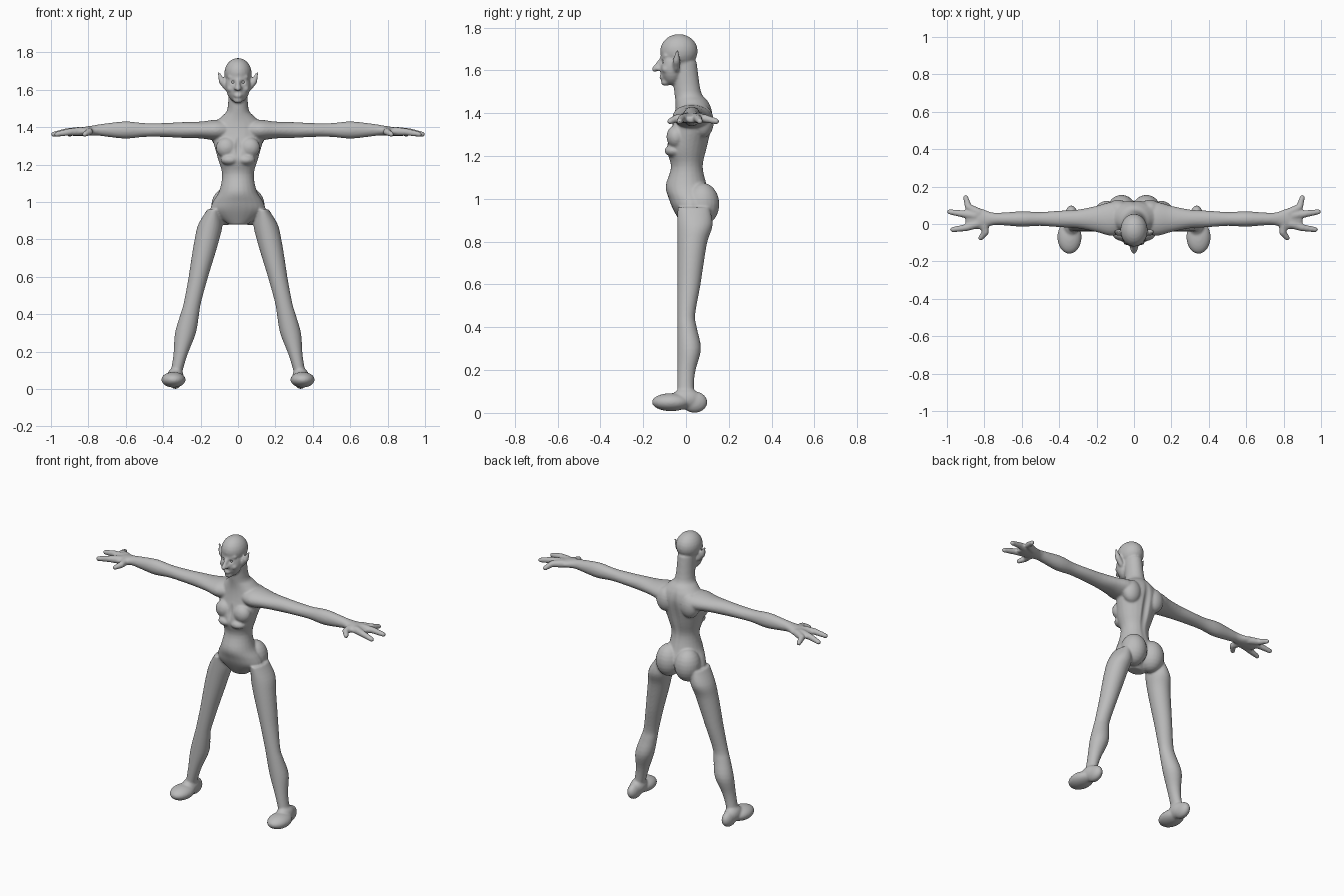
import bpy, bmesh
from math import sin, cos, tau
from mathutils import Vector, Matrix

cube = bpy.data.objects.get("Cube")
if cube:
    bpy.data.objects.remove(cube, do_unlink=True)

skin = bpy.data.materials.new("grey skin")
skin.use_nodes = True
skin.diffuse_color = (.5, .5, .5, 1)
shader = skin.node_tree.nodes["Principled BSDF"]
shader.inputs["Base Color"].default_value = skin.diffuse_color

form = bmesh.new()
SIDES = 24
STEPS = 4


def smooth_rings(rings):
    """Cubic curve through the given cross-sections."""
    rings = [Vector(ring) for ring in rings]
    padded = [rings[0]] + rings + [rings[-1]]
    for before, start, end, after in zip(padded, rings, rings[1:], padded[3:]):
        leaving, arriving = (end - before) / 2, (after - start) / 2
        gap = end - start
        for step in range(STEPS):
            t = step / STEPS
            bend = gap * 3 - leaving * 2 - arriving
            twist = leaving + arriving - gap * 2
            yield start + (leaving + (bend + twist * t) * t) * t
    yield rings[-1]


def loft(rings, place):
    """Skin elliptical rings; place turns a ring and a unit circle point into a position."""
    loops = []
    for ring in smooth_rings(rings):
        angles = [tau * side / SIDES for side in range(SIDES)]
        loops.append([form.verts.new(place(ring, cos(angle), sin(angle)))
                      for angle in angles])
    for lower, upper in zip(loops, loops[1:]):
        for side in range(SIDES):
            previous = side - 1
            form.faces.new((lower[previous], lower[side], upper[side], upper[previous]))
    form.faces.new(loops[0])
    form.faces.new(loops[-1])


def place_trunk(ring, across, along):
    height, half_width, front, back = ring
    middle, half_depth = (front + back) / 2, (back - front) / 2
    return half_width * across, middle + half_depth * along, height


def place_leg(ring, across, along):
    """Legs slant outward to the floor with a straight front edge."""
    height, half_width, back = ring
    front = -.04
    middle, half_depth = (front + back) / 2, (back - front) / 2
    centre_line = .35 - .23 * height
    return centre_line + half_width * across, middle + half_depth * along, height


def place_arm(ring, across, along):
    """Arms run level, then the palm dips slightly past the wrist."""
    reach, half_depth, half_height = ring
    wrist = .75
    droop = max(0, reach - wrist) / 10
    return reach, .027 + half_depth * across, 1.385 - droop + half_height * along


def blob(centre, size):
    matrix = Matrix.LocRotScale(Vector(centre), None, Vector(size))
    bmesh.ops.create_uvsphere(form, u_segments=SIDES, v_segments=SIDES // 2,
                              radius=1, matrix=matrix)


def tube(points, radii):
    """Tapered segments with rounded joints."""
    points = [Vector(point) for point in points]
    for point, radius in zip(points, radii):
        blob(centre=point, size=[radius] * 3)
    for start, end, thick, thin in zip(points, points[1:], radii, radii[1:]):
        direction = end - start
        turn = direction.to_track_quat("Z", "Y")
        matrix = Matrix.LocRotScale((start + end) / 2, turn, None)
        bmesh.ops.create_cone(form, cap_ends=True, segments=SIDES, radius1=thick,
                              radius2=thin, depth=direction.length, matrix=matrix)


# Trunk and neck: height, half width, front, back
loft([(.88, .05, -.02, .05), (.95, .14, -.06, .11), (1, .135, -.08, .12),
      (1.06, .1, -.095, .1), (1.15, .085, -.07, .08), (1.24, .11, -.09, .1),
      (1.36, .14, -.06, .125), (1.42, .125, -.05, .12), (1.46, .085, -.05, .1),
      (1.5, .056, -.055, .07), (1.64, .05, -.07, .05)], place_trunk)

# Arm and palm: reach, half depth, half height
loft([(.05, .07, .05), (.12, .09, .055), (.2, .07, .045), (.3, .05, .042),
      (.4, .044, .037), (.5, .037, .037), (.6, .041, .046), (.7, .034, .036),
      (.76, .035, .028), (.82, .056, .024), (.87, .05, .02), (.9, .025, .014)], place_arm)

# Leg: height, half width, back
loft([(.04, .03, .04), (.13, .033, .037), (.2, .04, .045), (.3, .056, .07),
      (.4, .05, .05), (.46, .046, .043), (.6, .052, .068), (.7, .06, .083),
      (.8, .066, .1), (.88, .065, .125), (.96, .035, .11)], place_leg)

# Foot: toes, arch and heel
blob(centre=(.345, -.07, .05), size=(.065, .09, .042))
blob(centre=(.335, 0, .065), size=(.045, .07, .05))
blob(centre=(.335, .04, .05), size=(.035, .06, .05))

# Thumb and fingers, each bent at one knuckle
finger = (.024, .019, .014)
base, knuckle, tip = 1.378, 1.375, 1.362
tube([(.8, 0, base), (.795, -.045, knuckle), (.82, -.075, tip)], finger)
tube([(.84, 0, base), (.9, -.02, knuckle), (.97, -.03, tip)], finger)
tube([(.85, .045, base), (.92, .055, knuckle), (.986, .065, tip)], finger)
tube([(.83, .06, base), (.885, .09, knuckle), (.9, .142, tip)], finger)

# Muscles: buttock, chest, rib edge and shoulder blade
blob(centre=(.066, .076, .975), size=(.077, .08, .1))
blob(centre=(.062, -.046, 1.29), size=(.056, .045, .055))
blob(centre=(.042, -.055, 1.225), size=(.05, .045, .03))
blob(centre=(.085, .08, 1.36), size=(.06, .05, .075))

# Head: cranium, face and chin
blob(centre=(0, -.033, 1.69), size=(.073, .088, .08))
blob(centre=(0, -.065, 1.62), size=(.066, .057, .09))
blob(centre=(0, -.095, 1.545), size=(.025, .022, .018))

# Ear, brow, cheek, nose and lips
tube([(.06, -.045, 1.61), (.085, -.045, 1.645), (.104, -.04, 1.692)], (.016, .018, .006))
tube([(0, -.11, 1.655), (.045, -.095, 1.668)], (.012, .011))
blob(centre=(.04, -.09, 1.605), size=(.02, .024, .018))
tube([(0, -.115, 1.65), (0, -.146, 1.606)], (.01, .014))
blob(centre=(.012, -.13, 1.608), size=(.011, .013, .01))
blob(centre=(0, -.11, 1.568), size=(.022, .016, .012))

# Fuse all the forms into one smooth skin
bmesh.ops.recalc_face_normals(form, faces=form.faces)
rough = bpy.data.meshes.new("rough_body")
form.to_mesh(rough)
form.free()
body = bpy.data.objects.new("body", rough)
bpy.context.collection.objects.link(body)
body.modifiers.new("Mirror", "MIRROR").use_mirror_merge = False
fuse = body.modifiers.new("Fuse", "REMESH")
fuse.mode = "VOXEL"
fuse.voxel_size = .006
relax = body.modifiers.new("Relax", "SMOOTH")
relax.factor = .5
relax.iterations = 7
graph = bpy.context.evaluated_depsgraph_get()
fused = bpy.data.meshes.new_from_object(body.evaluated_get(graph))
body.modifiers.clear()
body.data = fused
bpy.data.meshes.remove(rough)


def dent(centre, size, depth):
    """Press the skin along y with a soft falloff, on both sides."""
    for vertex in fused.vertices:
        x, y, z = vertex.co
        offset = Vector((abs(x), y, z)) - Vector(centre)
        distance = Vector([gap / limit for gap, limit in zip(offset, size)]).length
        if distance < 1:
            vertex.co.y += depth * (1 - distance ** 2) ** 2


# Eye socket, spine groove and breastbone
dent(centre=(.026, -.11, 1.64), size=(.018, .03, .014), depth=.012)
dent(centre=(0, .12, 1.25), size=(.03, .07, .24), depth=-.014)
dent(centre=(0, -.08, 1.29), size=(.02, .05, .07), depth=.01)

fused.materials.clear()
fused.materials.append(skin)
for face in fused.polygons:
    face.use_smooth = True

# Eyes
for label, side in (("left", 1), ("right", -1)):
    bpy.ops.mesh.primitive_uv_sphere_add(segments=SIDES, ring_count=SIDES // 2,
                                         radius=.009, location=(side * .026, -.101, 1.64))
    eye = bpy.context.object
    eye.name = label + "_eye"
    eye.data.materials.append(skin)
    bpy.ops.object.shade_smooth()
